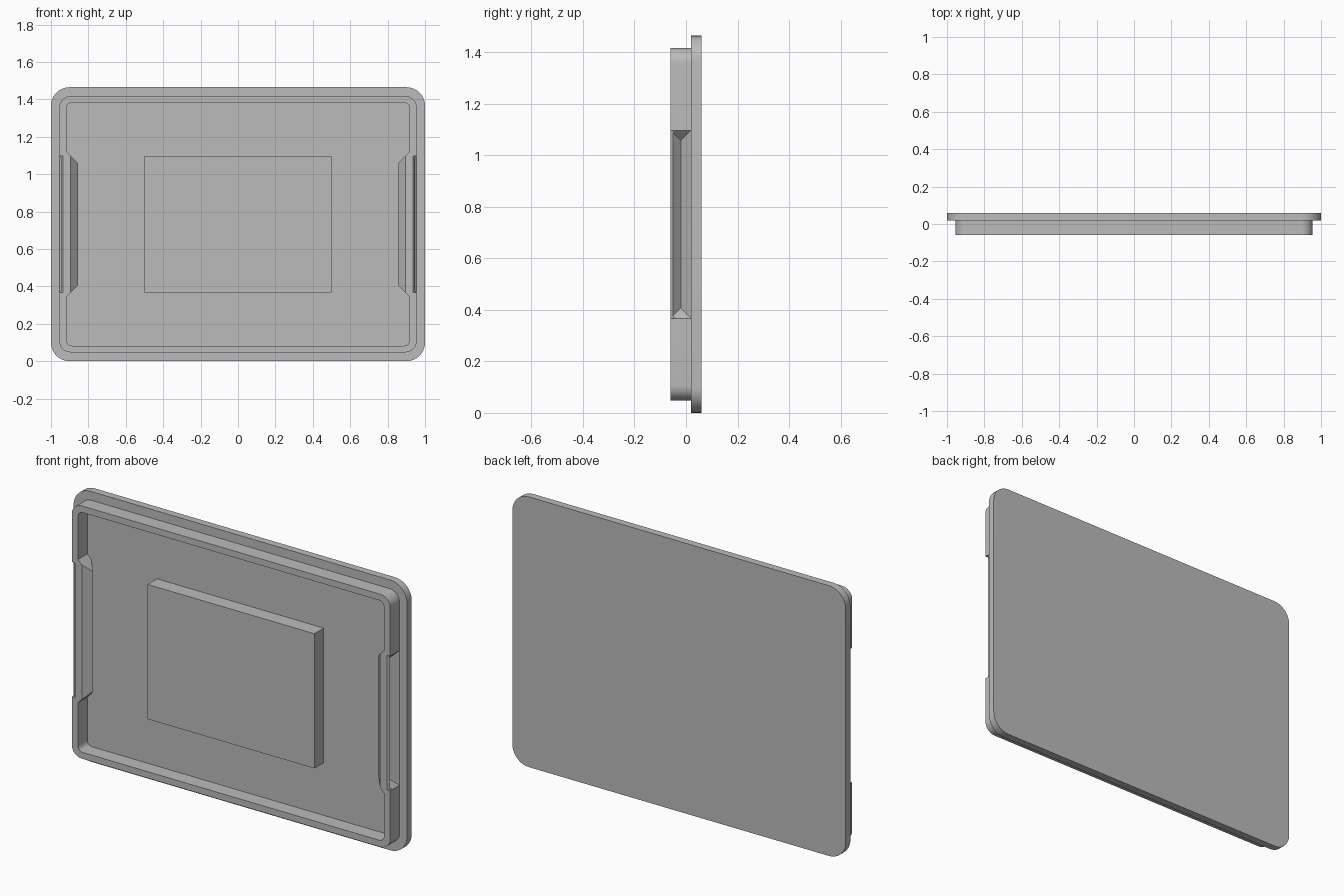
import bpy, bmesh
from math import cos, sin, pi, radians

if "Cube" in bpy.data.objects:
    bpy.data.objects.remove(bpy.data.objects["Cube"])

ZC = 0.7325          # mid height of the lid
FRONT, SEAT = -0.06, 0.02   # rim front and plate front

grey = bpy.data.materials.new("grey_plastic")
grey.use_nodes = True
colour = (0.5, 0.5, 0.5, 1)
grey.diffuse_color = colour
grey.node_tree.nodes["Principled BSDF"].inputs["Base Color"].default_value = colour


def finish(name, bm):
    bmesh.ops.recalc_face_normals(bm, faces=bm.faces)
    mesh = bpy.data.meshes.new(name)
    bm.to_mesh(mesh)
    bm.free()
    mesh.materials.append(grey)
    ob = bpy.data.objects.new(name, mesh)
    bpy.context.collection.objects.link(ob)
    return ob


def slab(name, hx, hz, radius, y0, y1, steps=10):
    """Upright rounded rectangle, extruded from y0 to y1."""
    bm = bmesh.new()
    ring = []
    corners = [(1, 1), (-1, 1), (-1, -1), (1, -1)]
    for i, (sx, sz) in enumerate(corners):
        for k in range(steps + 1):
            a = (i + k / steps) * pi / 2
            ring.append(bm.verts.new((sx * (hx - radius) + radius * cos(a), y0,
                                      ZC + sz * (hz - radius) + radius * sin(a))))
    face = bm.faces.new(ring)
    new = bmesh.ops.extrude_face_region(bm, geom=[face])["geom"]
    bmesh.ops.translate(bm, vec=(0, y1 - y0, 0),
                        verts=[v for v in new if isinstance(v, bmesh.types.BMVert)])
    return finish(name, bm)


def hull(name, points):
    bm = bmesh.new()
    for p in points:
        bm.verts.new(p)
    bmesh.ops.convex_hull(bm, input=bm.verts)
    bmesh.ops.dissolve_limit(bm, angle_limit=0.01, verts=bm.verts, edges=bm.edges)
    return finish(name, bm)


def wedge(name, side, ridge_x, grow):
    """Hipped wedge: a ridge facing the middle, widening outwards at 45 degrees."""
    y, h = -0.02, 0.325
    pts = [(side * ridge_x, y, ZC + s * h) for s in (-1, 1)]
    pts += [(side * (ridge_x + grow), y + t * grow, ZC + s * (h + grow))
            for s in (-1, 1) for t in (-1, 1)]
    return hull(name, pts)


def cut(target, cutter):
    mod = target.modifiers.new("cut", 'BOOLEAN')
    mod.operation = 'DIFFERENCE'
    mod.solver = 'EXACT'
    mod.object = cutter
    bpy.context.view_layer.objects.active = target
    bpy.ops.object.modifier_apply(modifier=mod.name)
    bpy.data.objects.remove(cutter)


# Back plate
plate = slab("back_plate", 1.0, 0.7325, 0.1, SEAT, 0.06)

# Rim, hollowed by a cavity that leaves an inward bulge at each grip
rim = slab("rim", 0.955, 0.685, 0.06, FRONT, SEAT + 0.01)
cavity = slab("cavity_cutter", 0.918, 0.65, 0.03, FRONT - 0.03, SEAT + 0.03)
for side in (-1, 1):
    cut(cavity, wedge("bulge_cutter", side, 0.855, 0.12))
cut(rim, cavity)

# Finger grooves on the outside, with a chamfered front lip
for side in (-1, 1):
    cut(rim, wedge("groove_cutter", side, 0.915, 0.08))
    lip = [(0.925, -0.07), (0.975, -0.02), (0.975, -0.07)]
    cut(rim, hull("lip_cutter", [(side * x, y, ZC + s * 0.365)
                                 for x, y in lip for s in (-1, 1)]))

# Raised block in the middle
bm = bmesh.new()
bmesh.ops.create_cube(bm, size=1)
bmesh.ops.scale(bm, vec=(1.0, SEAT + 0.01 - FRONT, 0.73), verts=bm.verts)
bmesh.ops.translate(bm, vec=(0, (FRONT + SEAT + 0.01) / 2, ZC), verts=bm.verts)
block = finish("centre_block", bm)

# Smooth round corners, keep the other edges sharp
bpy.ops.object.select_all(action='DESELECT')
for ob in (plate, rim):
    ob.select_set(True)
bpy.context.view_layer.objects.active = rim
bpy.ops.object.shade_smooth_by_angle(angle=radians(30))
